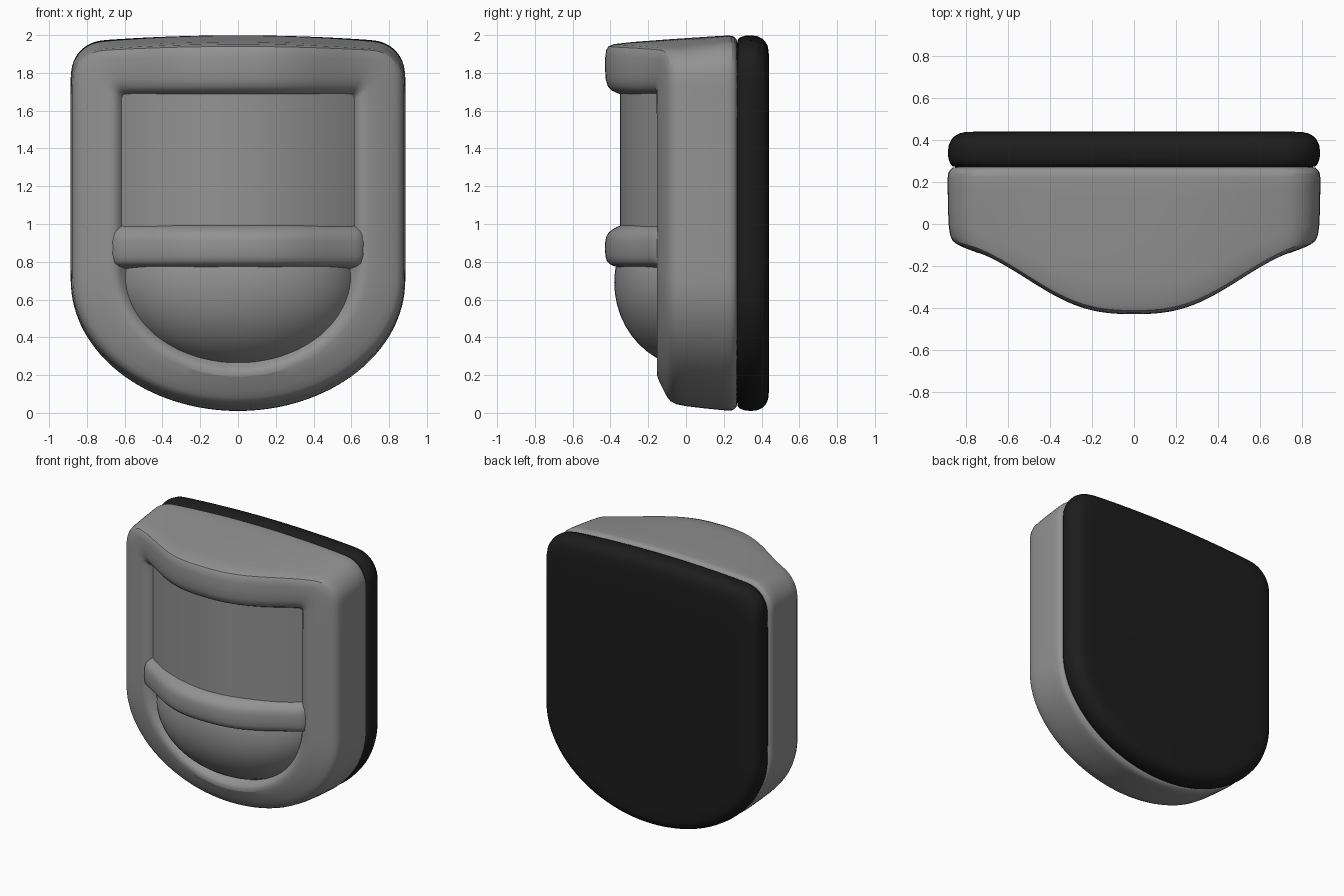
import bpy, bmesh, math

if "Cube" in bpy.data.objects:
    bpy.data.objects.remove(bpy.data.objects["Cube"])


def material(name, v):
    m = bpy.data.materials.new(name)
    m.diffuse_color = (v, v, v, 1)
    m.use_nodes = True
    m.node_tree.nodes["Principled BSDF"].inputs["Base Color"].default_value = m.diffuse_color
    return m


grey = material("mid grey", 0.29)
dark = material("near black", 0.012)


def arch(x):
    """Depth of the bulging front across the width."""
    return -0.07 - 0.36 * math.exp(-(abs(x) / 0.605) ** 2.7)


def outline(hw, ztop, zbot, zc, r, crown):
    """Shield outline: list of (x, z, on_top_edge), always the same count."""
    pts = []
    for i in range(33):
        a = math.pi + math.pi * i / 32
        pts.append((hw * math.cos(a), zc + (zc - zbot) * math.sin(a), False))
    side = ztop - crown - r
    right = [(hw, zc + (side - zc) * t, False) for t in (0.1, 0.35, 0.65, 0.9)]
    for i in range(7):
        a = math.pi / 2 * i / 6
        right.append((hw - r + r * math.cos(a), side + r * math.sin(a), True))
    top = []
    for i in range(1, 20):
        t = 1 - i / 10
        top.append((t * (hw - r), ztop - crown * t * t, True))
    left = [(-x, z, f) for x, z, f in reversed(right)]
    return pts + right + top + left


def finish(bm, name, mat, levels=1, angle=50):
    bmesh.ops.recalc_face_normals(bm, faces=bm.faces[:])
    me = bpy.data.meshes.new(name)
    bm.to_mesh(me)
    bm.free()
    ob = bpy.data.objects.new(name, me)
    bpy.context.collection.objects.link(ob)
    me.materials.append(mat)
    if levels:
        s = ob.modifiers.new("soften", 'SUBSURF')
        s.levels = s.render_levels = levels
    bpy.ops.object.select_all(action='DESELECT')
    ob.select_set(True)
    bpy.context.view_layer.objects.active = ob
    bpy.ops.object.shade_smooth_by_angle(angle=math.radians(angle))
    return ob


def loft(loops, name, mat, levels=1, closed=True, angle=50):
    """Skin a list of equally long point loops and cap both ends."""
    bm = bmesh.new()
    rows = [[bm.verts.new(p) for p in lp] for lp in loops]
    n = len(rows[0])
    for a, b in zip(rows, rows[1:]):
        for i in range(n if closed else n - 1):
            j = (i + 1) % n
            bm.faces.new((a[i], a[j], b[j], b[i]))
    if closed:
        bm.faces.new(rows[0])
        bm.faces.new(rows[-1])
    return finish(bm, name, mat, levels, angle)


# back plate: y, half width, top, bottom
plate = [(0.265, 0.84, 1.955, 0.055), (0.27, 0.865, 1.98, 0.03), (0.305, 0.887, 2.0, 0.008),
         (0.385, 0.887, 2.0, 0.008), (0.425, 0.85, 1.965, 0.04), (0.44, 0.81, 1.925, 0.08),
         (0.44, 0.72, 1.84, 0.17)]
loft([[(x, y, z) for x, z, f in outline(hw, zt, zb, 0.7, 0.18, 0.025)]
      for y, hw, zt, zb in plate], "back_plate", dark)

# shell with raised rim: level y, half width, top, bottom, curve start, corner, crown, arch offset
rim = [(0.28, 0.84, 1.95, 0.06, 0.7, 0.18, 0.03, None),
       (0.27, 0.865, 1.98, 0.03, 0.7, 0.18, 0.03, None),
       (0.245, 0.887, 2.0, 0.008, 0.7, 0.18, 0.03, None),
       (0.21, 0.887, 1.998, 0.012, 0.7, 0.18, 0.03, None),
       (-0.03, 0.885, 1.96, 0.035, 0.7, 0.17, 0.03, 0.06),
       (-0.085, 0.868, 1.945, 0.055, 0.7, 0.16, 0.02, 0.012),
       (-0.11, 0.82, 1.90, 0.10, 0.72, 0.13, 0.01, 0.0),
       (-0.163, 0.675, 1.745, 0.205, 0.78, 0.04, 0.0, 0.0),
       (-0.15, 0.64, 1.705, 0.23, 0.79, 0.03, 0.0, 0.03),
       (-0.11, 0.60, 1.675, 0.265, 0.79, 0.02, 0.0, 0.10),
       (-0.04, 0.585, 1.66, 0.285, 0.79, 0.02, 0.0, None)]
loft([[(x, arch(x) + off if f and off is not None else y, z)
       for x, z, f in outline(hw, zt, zb, zc, r, cr)]
      for y, hw, zt, zb, zc, r, cr, off in rim], "front_shell", grey)

# curved cross bar: section of (z, offset behind the arch)
section = [(0.75, 0.25), (0.765, 0.08), (0.785, 0.02), (0.815, 0.0), (0.92, 0.0),
           (0.955, 0.015), (0.985, 0.06), (1.0, 0.10), (1.0, 0.25)]
loft([[(x, arch(x) + off, z) for z, off in section]
      for x in [-0.68 + 1.36 * i / 24 for i in range(25)]], "cross_bar", grey)

# upper panel, bowed across the width
loft([[(x, -0.35 + 0.6 * x * x, z) for z in (0.9, 1.3, 1.72)]
      for x in [-0.63 + 1.26 * i / 32 for i in range(33)]],
     "upper_panel", grey, levels=0, closed=False)

# lower dome: half ellipsoid below the cross bar
bm = bmesh.new()
bmesh.ops.create_uvsphere(bm, u_segments=48, v_segments=24, radius=1)
for v in bm.verts:
    v.co = (v.co.x * 0.64, 0.05 + v.co.y * (0.43 if v.co.y < 0 else 0.1), 0.69 + v.co.z * 0.455)
cut = [g for g in bm.verts[:] + bm.edges[:] + bm.faces[:]]
bmesh.ops.bisect_plane(bm, geom=cut, plane_co=(0, 0, 0.85), plane_no=(0, 0, 1), clear_outer=True)
finish(bm, "lower_dome", grey, levels=0)
